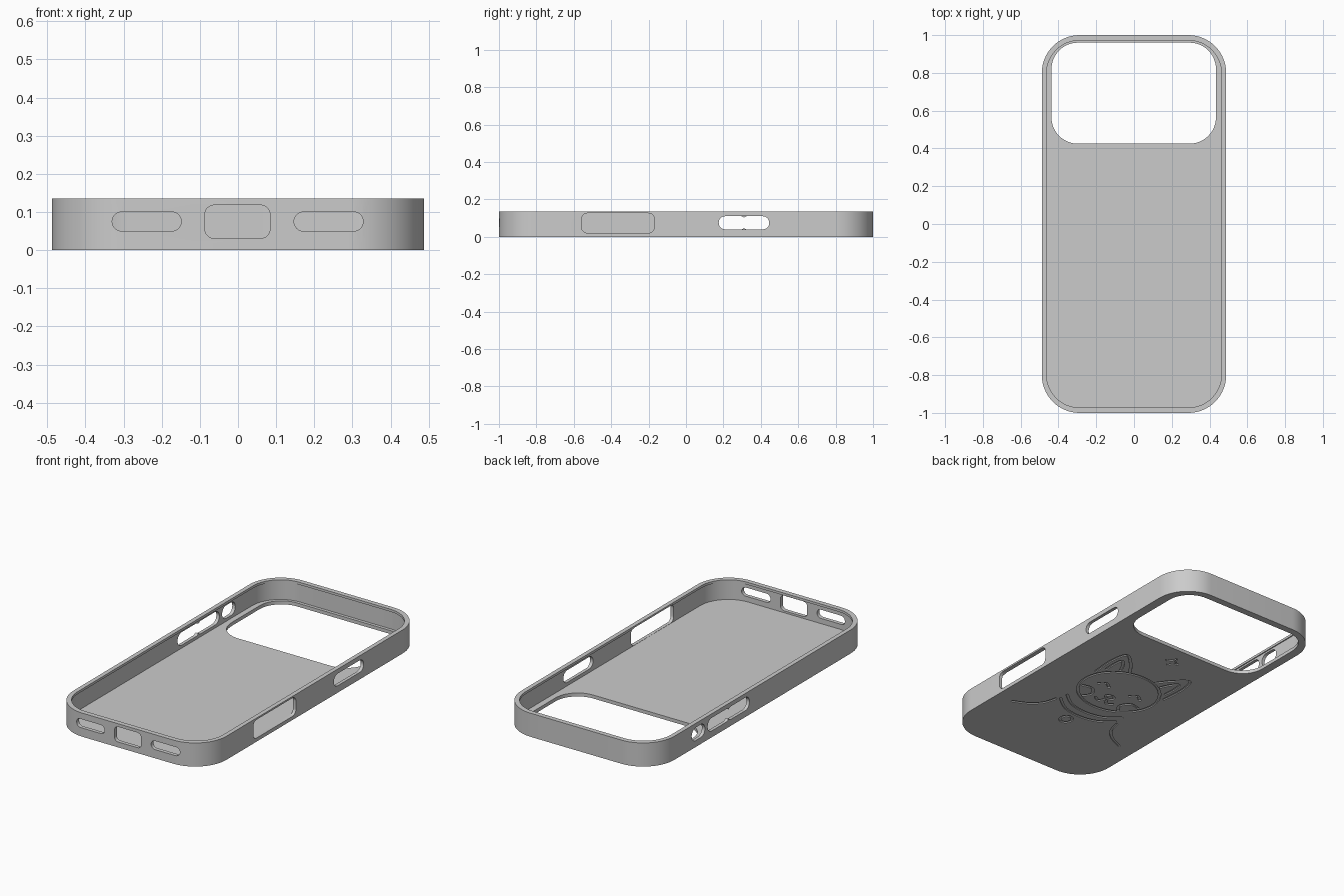
import bpy, bmesh
from math import sin, cos, pi
from mathutils import Vector

if "Cube" in bpy.data.objects:
    bpy.data.objects.remove(bpy.data.objects["Cube"])

grey = bpy.data.materials.new("soft grey")
grey.use_nodes = True
grey.diffuse_color = (0.6, 0.6, 0.6, 1)
grey.node_tree.nodes["Principled BSDF"].inputs["Base Color"].default_value = (0.6, 0.6, 0.6, 1)


def make_object(name, bm):
    bmesh.ops.recalc_face_normals(bm, faces=bm.faces[:])
    mesh = bpy.data.meshes.new(name)
    bm.to_mesh(mesh)
    bm.free()
    mesh.materials.append(grey)
    obj = bpy.data.objects.new(name, mesh)
    bpy.context.scene.collection.objects.link(obj)
    return obj


def rounded_prism(name, a0, a1, b0, b1, radius, c0, c1, axis="z", steps=12):
    """Closed rounded rectangle a0..a1 by b0..b1, running c0..c1 along an axis."""
    place = {"z": lambda a, b, c: (a, b, c),
             "y": lambda a, b, c: (a, c, b),
             "x": lambda a, b, c: (c, a, b)}[axis]
    corners = [(a1 - radius, b1 - radius), (a0 + radius, b1 - radius),
               (a0 + radius, b0 + radius), (a1 - radius, b0 + radius)]
    outline = []
    for q, (a, b) in enumerate(corners):
        for i in range(steps + 1):
            t = (q + i / steps) * pi / 2
            outline.append((a + radius * cos(t), b + radius * sin(t)))
    bm = bmesh.new()
    low, high = ([bm.verts.new(place(a, b, c)) for a, b in outline] for c in (c0, c1))
    bm.faces.new(low)
    bm.faces.new(high)
    for i in range(len(low)):
        bm.faces.new((low[i - 1], low[i], high[i], high[i - 1]))
    return make_object(name, bm)


def smooth_path(points, closed, steps=5):
    """Catmull-Rom curve through the points."""
    p = [Vector(q) for q in points]
    n = len(p)
    get = (lambda i: p[i % n]) if closed else (lambda i: p[max(0, min(n - 1, i))])
    path = []
    for i in range(n if closed else n - 1):
        a, b, c, d = (get(i + k) for k in (-1, 0, 1, 2))
        for s in range(steps):
            t = s / steps
            path.append(0.5 * (2 * b + (c - a) * t + (2 * a - 5 * b + 4 * c - d) * t ** 2
                               + (3 * b - a - 3 * c + d) * t ** 3))
    return path if closed else path + [p[-1]]


def groove_cutter(points, closed=False, width=0.014, depth=0.006):
    """Closed bar of rectangular section following a smooth path."""
    path = smooth_path(points, closed)
    n = len(path)
    bm = bmesh.new()
    rings = []
    for i, p in enumerate(path):
        before = path[i - 1] if closed or i else p
        after = path[(i + 1) % n] if closed or i < n - 1 else p
        d = (after - before).normalized() * width / 2
        rings.append([bm.verts.new((p.x - s * d.y, p.y + s * d.x, z))
                      for s, z in ((1, -0.01), (-1, -0.01), (-1, depth), (1, depth))])
    for i in range(n if closed else n - 1):
        a, b = rings[i], rings[(i + 1) % n]
        for k in range(4):
            bm.faces.new((a[k - 1], a[k], b[k], b[k - 1]))
    if not closed:
        bm.faces.new(rings[0])
        bm.faces.new(rings[-1])
    return make_object("groove_cutter", bm)


def volume(mesh):
    bm = bmesh.new()
    bm.from_mesh(mesh)
    result = bm.calc_volume()
    bm.free()
    return result


def cut(body, cutter):
    """Subtract the cutter, trying the second solver if the first loses the body."""
    cutter.hide_render = True
    before = volume(body.data)
    for solver in ("MANIFOLD", "EXACT"):
        mod = body.modifiers.new("cut", "BOOLEAN")
        mod.operation = "DIFFERENCE"
        mod.solver = solver
        mod.object = cutter
        bpy.context.view_layer.update()
        graph = bpy.context.evaluated_depsgraph_get()
        mesh = bpy.data.meshes.new_from_object(body.evaluated_get(graph))
        body.modifiers.remove(mod)
        if 0.2 * before < volume(mesh) < before * 0.9999999:
            body.data = mesh
            break
    bpy.data.objects.remove(cutter)


# Shell: tray with a slightly overhanging rim
case = rounded_prism("phone_case", -0.488, 0.488, -1, 1, 0.2, 0, 0.136, steps=16)
cut(case, rounded_prism("cavity", -0.469, 0.469, -0.978, 0.978, 0.18, 0.02, 0.122, steps=16))
cut(case, rounded_prism("rim_opening", -0.463, 0.463, -0.972, 0.972, 0.175, 0.11, 0.2, steps=16))

# Camera window
cut(case, rounded_prism("camera_window", -0.437, 0.434, 0.425, 0.96, 0.14, -0.1, 0.06))

# Bottom edge: two speaker slots and the charging port
for x0, x1, z0, z1 in [(-0.33, -0.149, 0.05, 0.1), (0.147, 0.328, 0.05, 0.1),
                       (-0.087, 0.084, 0.031, 0.118)]:
    cut(case, rounded_prism("port", x0, x1, z0, z1, 0.0245, -1.1, -0.9, "y", 8))

# Left side: large control opening and power button slot
cut(case, rounded_prism("control", -0.558, -0.17, 0.021, 0.126, 0.03, 0.4, 0.6, "x", 8))
cut(case, rounded_prism("power", 0.175, 0.445, 0.04, 0.11, 0.0345, 0.4, 0.6, "x", 8))

# Right side: two joined volume slots and the small action button slot
for y0, y1 in [(0.12, 0.322), (0.298, 0.5), (0.525, 0.645)]:
    cut(case, rounded_prism("button", y0, y1, 0.037, 0.112, 0.037, -0.6, -0.4, "x", 8))


# Engraved dog portrait on the underside
def circle(cx, cy, rx, ry, count):
    return [(cx + rx * cos(2 * pi * i / count), cy + ry * sin(2 * pi * i / count))
            for i in range(count)]


half_strokes = {
    "outer_ear": [(0.08, 0.06), (0.15, 0.15), (0.225, 0.205), (0.25, 0.1), (0.24, -0.04)],
    "inner_ear": [(0.14, 0.05), (0.17, 0.11), (0.205, 0.14), (0.215, 0.08), (0.21, 0.01)],
    "eye": [(0.07, -0.13), (0.11, -0.1), (0.15, -0.13)],
    "cheek": [(0.2, -0.2), (0.14, -0.19), (0.1, -0.24), (0.13, -0.29)],
    "mouth": [(0.008, -0.24), (0.03, -0.27), (0.065, -0.25)],
    "shoulder": [(0.215, -0.4), (0.24, -0.48), (0.3, -0.54), (0.385, -0.58)],
}
for stroke in half_strokes.values():
    for side in (1, -1):
        cut(case, groove_cutter([(side * x, y) for x, y in stroke]))

cut(case, groove_cutter(circle(0, -0.13, 0.235, 0.205, 16), True))
cut(case, groove_cutter(circle(0, -0.205, 0.028, 0.018, 8), True, 0.012))
for drop in (0, 0.055):
    cut(case, groove_cutter([(0.2, -0.33 - drop), (0.11, -0.395 - drop), (0, -0.415 - drop),
                             (-0.11, -0.395 - drop), (-0.2, -0.33 - drop)]))
cut(case, groove_cutter(circle(0.03, -0.54, 0.032, 0.035, 8), True))

# Engraved sparkle
sparkle = [(-0.014 + r * cos(i * pi / 4), 0.305 + r * sin(i * pi / 4))
           for i, r in enumerate((0.042, 0.018) * 4)]
cut(case, groove_cutter(sparkle, True, 0.008))

bpy.ops.object.select_all(action="DESELECT")
case.select_set(True)
bpy.context.view_layer.objects.active = case
bpy.ops.object.shade_smooth_by_angle(angle=pi / 6)
